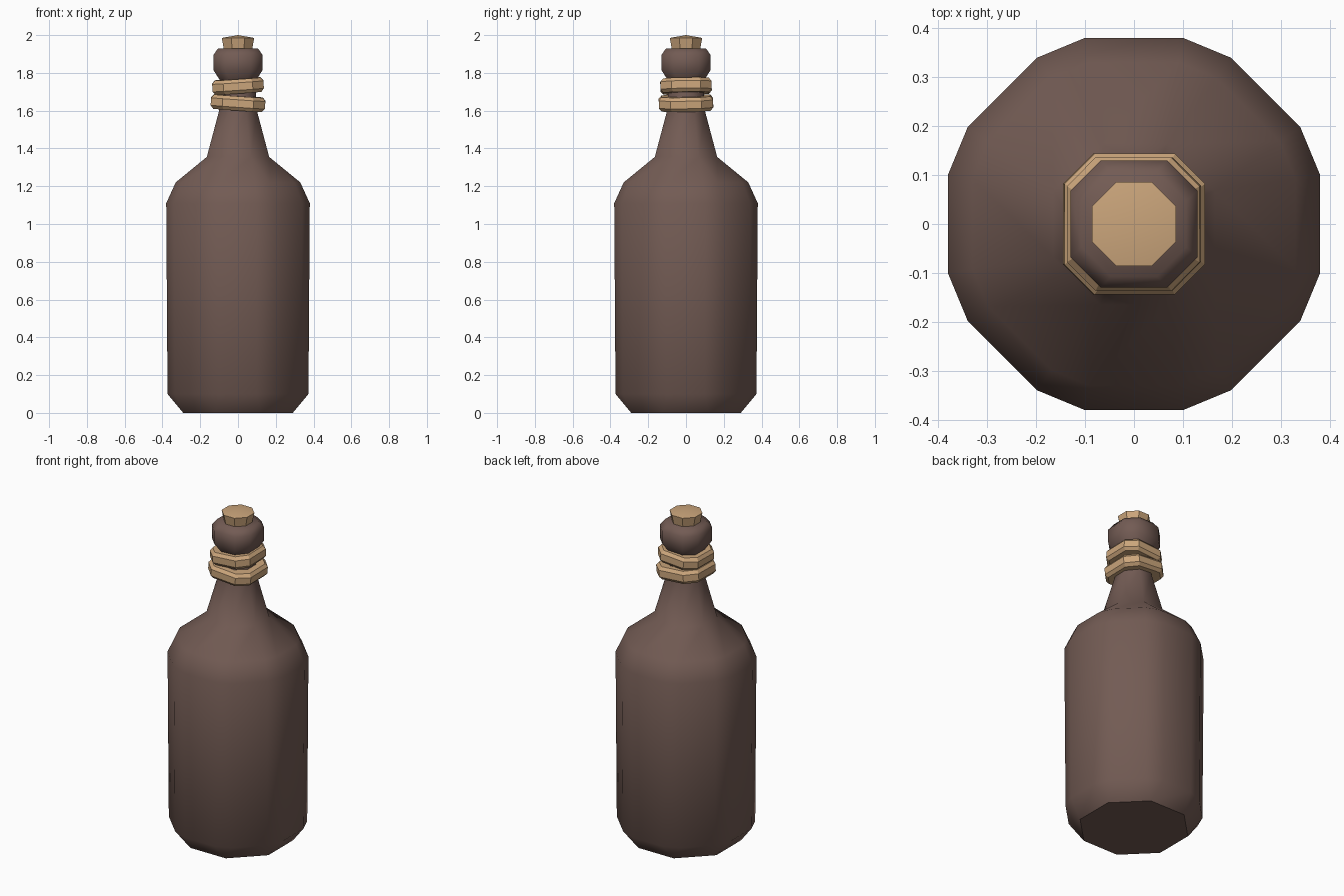
import bpy, bmesh, math

if "Cube" in bpy.data.objects:
    bpy.data.objects.remove(bpy.data.objects["Cube"])

T = math.tan(math.pi / 8)  # half-side of a regular octagon per unit apothem


def material(name, color):
    m = bpy.data.materials.new(name)
    m.diffuse_color = color
    m.use_nodes = True
    m.node_tree.nodes["Principled BSDF"].inputs["Base Color"].default_value = m.diffuse_color
    return m


glass = material("dark_glass", (0.17, 0.105, 0.088, 1))
tan = material("cork_tan", (0.60, 0.38, 0.20, 1))


def section(a, h, c):
    """Octagon with apothem a and half-side h, each corner bevelled by c (16 points)."""
    d = c * math.sqrt(0.5)
    quarter = [(a, h - c), (a - d, h + d), (h + d, a - d), (h - c, a)]
    pts = []
    for k in range(4):
        co, si = round(math.cos(k * math.pi / 2)), round(math.sin(k * math.pi / 2))
        pts += [(x * co - y * si, x * si + y * co) for x, y in quarter]
    return pts


def loft(name, rows, mat, closed=False, apex=None, smooth=None):
    """Stack of sections; rows are (z, apothem, half-side, corner bevel)."""
    bm = bmesh.new()
    rings = [[bm.verts.new((x, y, z)) for x, y in section(a, h, c)] for z, a, h, c in rows]
    pairs = list(zip(rings, rings[1:] + rings[:1])) if closed else list(zip(rings, rings[1:]))
    for r, s in pairs:
        for i in range(16):
            j = (i + 1) % 16
            bm.faces.new((r[i], r[j], s[j], s[i]))
    if not closed:
        bm.faces.new(rings[0][::-1])
        if apex is None:
            bm.faces.new(rings[-1])
        else:
            tip = bm.verts.new((0, 0, apex))
            for i in range(16):
                bm.faces.new((rings[-1][i], rings[-1][(i + 1) % 16], tip))
    bmesh.ops.remove_doubles(bm, verts=bm.verts[:], dist=1e-5)
    bmesh.ops.recalc_face_normals(bm, faces=bm.faces[:])
    me = bpy.data.meshes.new(name)
    bm.to_mesh(me)
    bm.free()
    me.materials.append(mat)
    ob = bpy.data.objects.new(name, me)
    bpy.context.collection.objects.link(ob)
    if smooth:
        bpy.ops.object.select_all(action='DESELECT')
        ob.select_set(True)
        bpy.context.view_layer.objects.active = ob
        bpy.ops.object.shade_smooth_by_angle(angle=math.radians(smooth))
    return ob


# Bottle body, shoulder and neck
body = [(0, 0.29, 0), (0.10, 0.373, 0.055), (1.11, 0.38, 0.057), (1.22, 0.33, 0.045),
        (1.355, 0.165, 0), (1.60, 0.10, 0), (1.78, 0.09, 0)]
loft("bottle_body", [(z, a, a * T, c) for z, a, c in body], glass, smooth=48)

# Rounded lip
loft("bottle_lip", [(1.755, 0.092, 0.042, 0), (1.815, 0.13, 0.068, 0),
                    (1.895, 0.13, 0.068, 0), (1.928, 0.107, 0.047, 0)], glass, smooth=48)

# Cork stopper with a slightly domed top
loft("cork", [(1.90, 0.07, 0.07 * T, 0), (1.985, 0.086, 0.086 * T, 0)], tan, apex=2.0, smooth=30)

# Two tilted rope bands around the neck
for name, z, a, tilt in (("upper_band", 1.73, 0.136, -4), ("lower_band", 1.64, 0.144, 4)):
    prof = [(-0.038, a - 0.06), (-0.038, a - 0.015), (-0.02, a), (0.02, a),
            (0.038, a - 0.015), (0.038, a - 0.06)]
    band = loft(name, [(dz, r, r * 0.57, 0) for dz, r in prof], tan, closed=True)
    band.location = (0, 0, z)
    band.rotation_euler = (math.radians(1), math.radians(tilt), 0)
